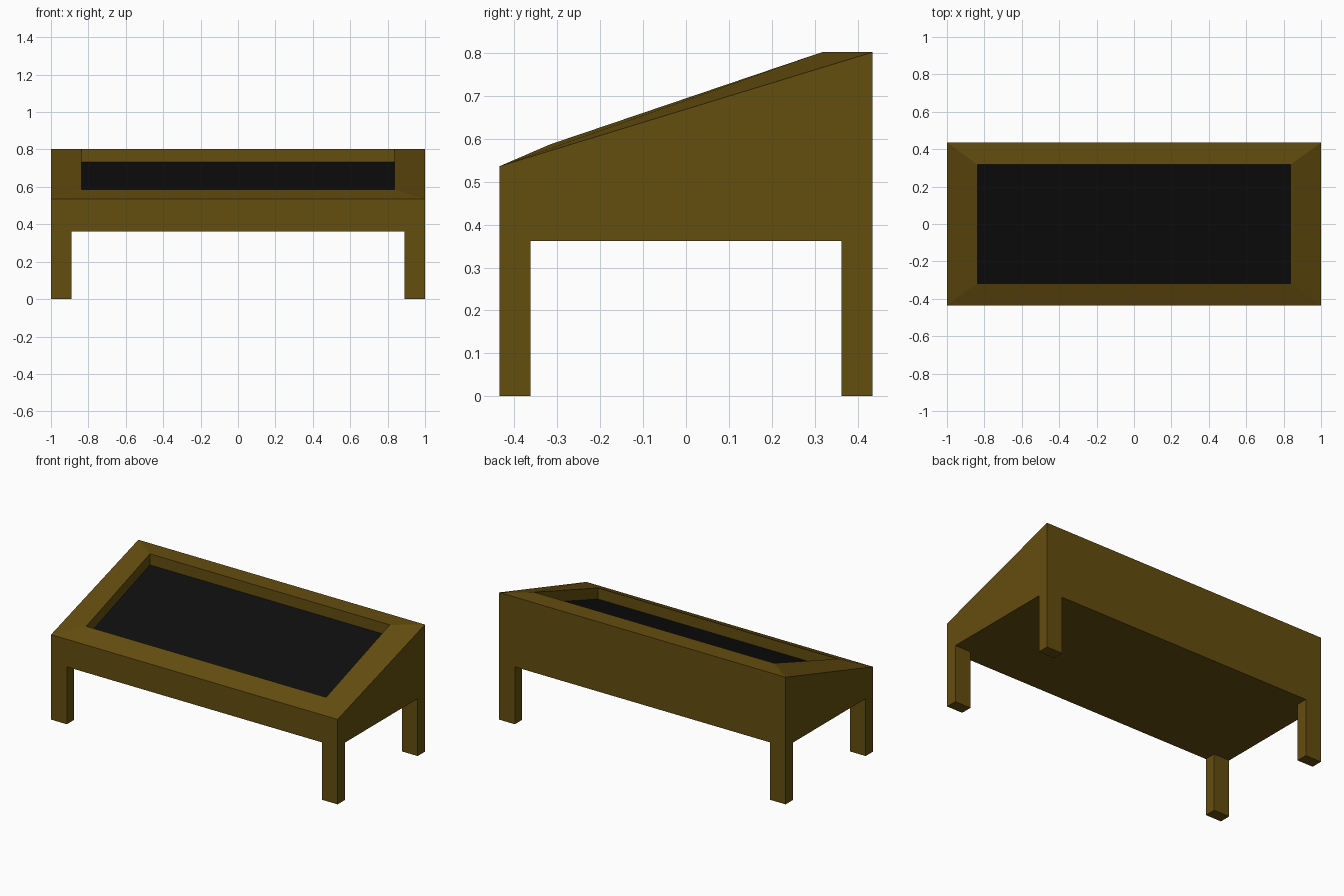
import bpy, bmesh
from mathutils import Matrix

if "Cube" in bpy.data.objects:
    bpy.data.objects.remove(bpy.data.objects["Cube"])


def material(name, rgb):
    m = bpy.data.materials.new(name)
    m.diffuse_color = (*rgb, 1)
    m.use_nodes = True
    m.node_tree.nodes["Principled BSDF"].inputs["Base Color"].default_value = m.diffuse_color
    return m


wood = material("olive brown wood", (0.127, 0.074, 0.0045))
black = material("matte black", (0.0045, 0.0045, 0.0045))

HX, HY = 1.0, 0.435          # outer half sizes
IX, IY = 0.837, 0.317        # recess half sizes
LEG_H, DEPTH = 0.362, 0.07   # leg height, recess depth


def finish(bm, name, *mats):
    mesh = bpy.data.meshes.new(name)
    bm.to_mesh(mesh)
    bm.free()
    for m in mats:
        mesh.materials.append(m)
    obj = bpy.data.objects.new(name, mesh)
    bpy.context.collection.objects.link(obj)
    return obj


def ring(bm, hx, hy, z_front, z_back):
    return [bm.verts.new(p) for p in ((-hx, -hy, z_front), (hx, -hy, z_front),
                                      (hx, hy, z_back), (-hx, hy, z_back))]


# Sloped case: stacked rings for the underside, outer rim, inner rim and panel
bm = bmesh.new()
rings = [ring(bm, HX, HY, LEG_H, LEG_H),
         ring(bm, HX, HY, 0.536, 0.802),
         ring(bm, IX, IY, 0.587, 0.802),
         ring(bm, IX, IY, 0.587 - DEPTH, 0.802 - DEPTH)]
for a, b in zip(rings, rings[1:]):
    for i in range(4):
        j = (i + 1) % 4
        bm.faces.new((a[i], a[j], b[j], b[i]))
bm.faces.new(rings[0][::-1])
panel = bm.faces.new(rings[-1])
panel.material_index = 1     # recessed dark panel
finish(bm, "sloped_case", wood, black)

# Four corner legs, flush with the case sides
LX, LY = 0.11, 0.072
for side, sx in (("left", -1), ("right", 1)):
    for end, sy in (("front", -1), ("back", 1)):
        bm = bmesh.new()
        bmesh.ops.create_cube(bm, size=1, matrix=Matrix.Translation(
            (sx * (HX - LX / 2), sy * (HY - LY / 2), LEG_H / 2))
            @ Matrix.Diagonal((LX, LY, LEG_H, 1)))
        # the top is hidden against the case
        top = [f for f in bm.faces if f.normal.z > 0.5]
        bmesh.ops.delete(bm, geom=top, context='FACES')
        finish(bm, f"{end}_{side}_leg", wood)
